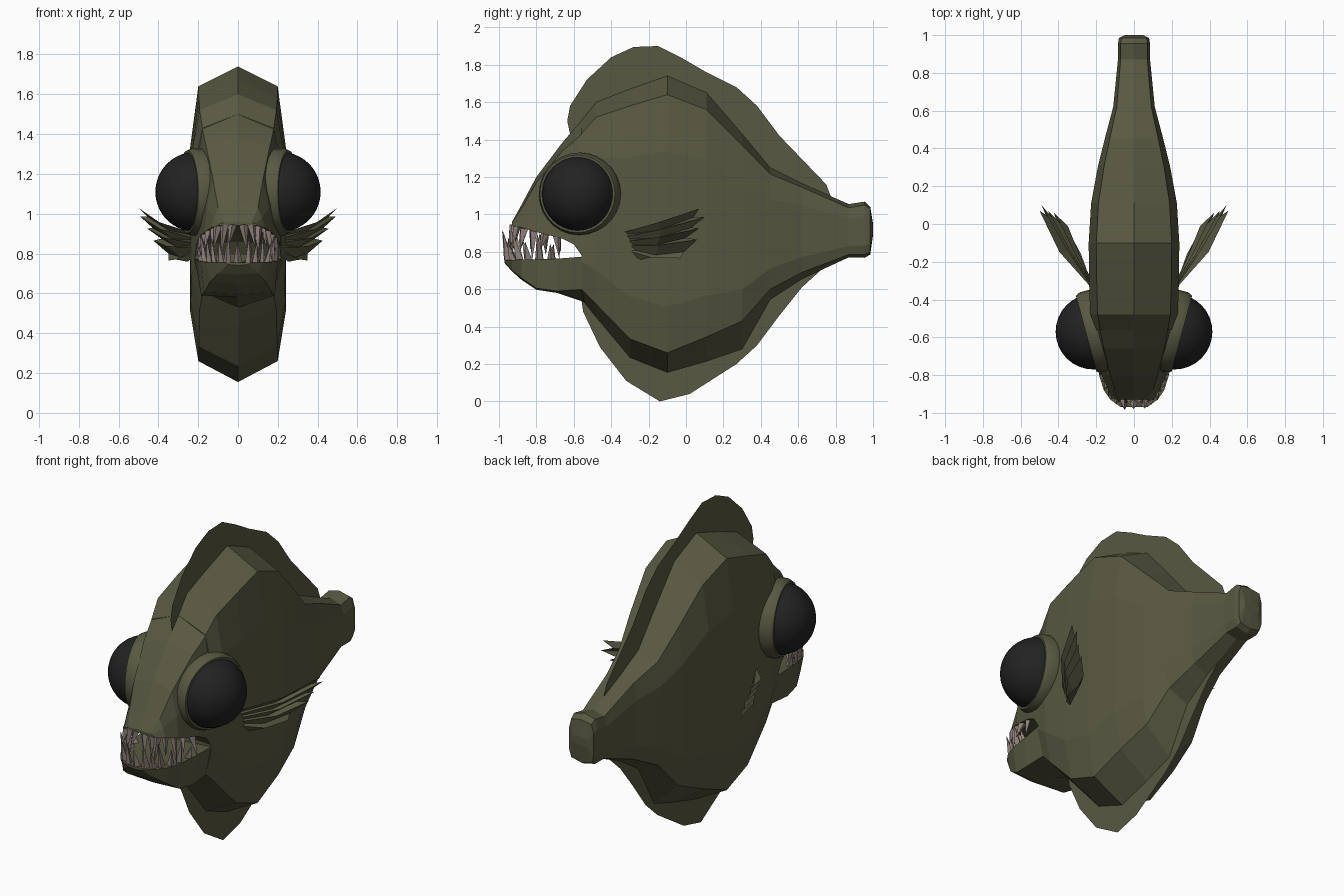
import bpy, bmesh, math, random
from mathutils import Vector, Matrix

if "Cube" in bpy.data.objects:
    bpy.data.objects.remove(bpy.data.objects["Cube"])

random.seed(4)


def material(name, rgb):
    m = bpy.data.materials.new(name)
    m.diffuse_color = (*rgb, 1)
    m.use_nodes = True
    m.node_tree.nodes["Principled BSDF"].inputs["Base Color"].default_value = m.diffuse_color
    return m


SKIN = material("olive skin", (0.098, 0.098, 0.054))
EYE = material("black eye", (0.016, 0.016, 0.017))
TOOTH = material("dull bone", (0.27, 0.215, 0.195))


def finish(bm, name, mat, smooth=None, recalc=True):
    if recalc:
        bmesh.ops.recalc_face_normals(bm, faces=bm.faces)
    me = bpy.data.meshes.new(name)
    bm.to_mesh(me)
    bm.free()
    me.materials.append(mat)
    ob = bpy.data.objects.new(name, me)
    bpy.context.collection.objects.link(ob)
    if smooth:
        bpy.ops.object.select_all(action='DESELECT')
        ob.select_set(True)
        bpy.context.view_layer.objects.active = ob
        bpy.ops.object.shade_smooth_by_angle(angle=math.radians(smooth))
    return ob


def loft(name, sections, mat, smooth=None):
    """Each section is (y, half outline of (x, z) from top centre to bottom centre)."""
    bm = bmesh.new()
    rings = []
    for y, half in sections:
        full = half + [(-x, z) for x, z in half[-2:0:-1]]
        rings.append([bm.verts.new((x, y, z)) for x, z in full])
    n = len(rings[0])
    for a, b in zip(rings, rings[1:]):
        for i in range(n):
            bm.faces.new((a[i], a[(i + 1) % n], b[(i + 1) % n], b[i]))
    bm.faces.new(rings[0])
    bm.faces.new(rings[-1])
    return finish(bm, name, mat, smooth)


# Body: y, ridge z, upper shoulder z, half width, lower shoulder z, keel z
BODY = [(-0.56, 1.50, 1.43, 0.215, 0.60, 0.55),
        (-0.48, 1.60, 1.52, 0.232, 0.52, 0.45),
        (-0.30, 1.67, 1.58, 0.238, 0.335, 0.235),
        (-0.10, 1.74, 1.64, 0.240, 0.26, 0.155),
        (0.11, 1.65, 1.56, 0.227, 0.345, 0.215),
        (0.30, 1.43, 1.37, 0.192, 0.43, 0.28),
        (0.45, 1.25, 1.215, 0.155, 0.60, 0.545),
        (0.62, 1.165, 1.145, 0.110, 0.69, 0.655),
        (0.87, 1.055, 1.035, 0.085, 0.785, 0.77),
        (0.955, 1.068, 1.05, 0.085, 0.785, 0.768),
        (0.985, 1.04, 1.03, 0.08, 0.80, 0.785),
        (1.00, 0.95, 0.94, 0.05, 0.90, 0.89)]
sections = []
for y, ridge, top, w, low, keel in BODY:
    h = top - low
    sections.append((y, [(0, ridge), (w * 0.83, top), (w, top - 0.22 * h),
                         (w, top - 0.5 * h), (w, low + 0.18 * h),
                         (w * 0.83, low), (0, keel)]))
loft("body", sections, SKIN)

# Upper head with the lip line, and lower jaw
loft("upper_head", [
    (-0.93, [(0, 0.96), (0.07, 0.955), (0.09, 0.95), (0.10, 0.94), (0, 0.942)]),
    (-0.88, [(0, 1.05), (0.10, 1.03), (0.12, 0.98), (0.135, 0.93), (0, 0.935)]),
    (-0.80, [(0, 1.20), (0.125, 1.17), (0.155, 1.03), (0.17, 0.905), (0, 0.92)]),
    (-0.66, [(0, 1.385), (0.16, 1.34), (0.19, 1.15), (0.20, 0.87), (0, 0.89)]),
    (-0.60, [(0, 1.455), (0.172, 1.39), (0.204, 1.18), (0.21, 0.84), (0, 0.86)]),
    (-0.55, [(0, 1.51), (0.18, 1.435), (0.216, 1.20), (0.217, 0.77), (0, 0.78)]),
], SKIN)
loft("lower_jaw", [
    (-0.97, [(0, 0.755), (0.07, 0.755), (0.05, 0.745), (0, 0.74)]),
    (-0.93, [(0, 0.755), (0.125, 0.757), (0.10, 0.70), (0, 0.695)]),
    (-0.88, [(0, 0.755), (0.16, 0.758), (0.14, 0.66), (0, 0.65)]),
    (-0.80, [(0, 0.755), (0.185, 0.76), (0.17, 0.605), (0, 0.597)]),
    (-0.69, [(0, 0.755), (0.20, 0.763), (0.185, 0.59), (0, 0.58)]),
    (-0.54, [(0, 0.76), (0.217, 0.775), (0.18, 0.60), (0, 0.53)]),
], SKIN)


# Median fins: thin sheets standing on the ridge and the keel
def median_fin(name, outer, inner):
    bm = bmesh.new()
    f = bm.faces.new([bm.verts.new((0, y, z)) for y, z in outer + inner])
    bmesh.ops.triangulate(bm, faces=[f])
    finish(bm, name, SKIN, recalc=False)


median_fin("dorsal_fin",
           [(-0.62, 1.43), (-0.635, 1.50), (-0.62, 1.58), (-0.53, 1.72), (-0.40, 1.84),
            (-0.28, 1.895), (-0.15, 1.90), (-0.02, 1.835), (0.10, 1.765), (0.27, 1.68),
            (0.38, 1.58), (0.50, 1.42), (0.62, 1.26), (0.75, 1.16), (0.78, 1.08)],
           [(0.45, 1.21), (0.30, 1.38), (0.11, 1.60), (-0.10, 1.69), (-0.46, 1.56)])
median_fin("belly_fin",
           [(-0.56, 0.55), (-0.55, 0.48), (-0.46, 0.29), (-0.32, 0.11), (-0.14, 0.0),
            (0.02, 0.04), (0.15, 0.13), (0.27, 0.20), (0.38, 0.30), (0.50, 0.46),
            (0.62, 0.61), (0.73, 0.71)],
           [(0.62, 0.70), (0.45, 0.60), (0.30, 0.34), (-0.10, 0.20), (-0.30, 0.28)])


# Eyes: a ball set in a tilted socket ring
def eye(side, label):
    centre = Vector((0.215 * side, -0.57, 1.11))
    bm = bmesh.new()
    bmesh.ops.create_uvsphere(bm, u_segments=32, v_segments=20, radius=0.2,
                              matrix=Matrix.Translation(centre))
    finish(bm, label + "_eye", EYE, 40)
    axis = Vector((0.965 * side, -0.26, 0))
    rot = axis.to_track_quat('Z', 'Y').to_matrix().to_4x4()
    bm = bmesh.new()
    rings = []
    for r, h in [(0.205, -0.09), (0.22, -0.04), (0.22, 0.015), (0.208, 0.04), (0.185, 0.04)]:
        rings.append([bm.verts.new((r * math.cos(a), r * math.sin(a), h))
                      for a in (math.tau * i / 28 for i in range(28))])
    for a, b in zip(rings, rings[1:]):
        for i in range(28):
            j = (i + 1) % 28
            bm.faces.new((a[i], a[j], b[j], b[i]))
    bm.faces.new(rings[0])
    bm.transform(Matrix.Translation(centre) @ rot)
    finish(bm, label + "_eye_socket", SKIN, 40)


# Side fins: pleated fans, ridges and valleys alternating, with a ragged edge
TIPS = [(0.50, 0.07, 1.03), (0.455, 0.04, 0.985), (0.49, 0.10, 0.985), (0.43, 0.03, 0.93),
        (0.455, 0.07, 0.925), (0.385, 0.0, 0.875), (0.425, 0.06, 0.865),
        (0.35, -0.01, 0.80), (0.35, -0.03, 0.765), (0.28, -0.16, 0.775)]


def side_fin(side, label):
    bm = bmesh.new()
    rows = []
    for i, t in enumerate(TIPS):
        tip = Vector(t)
        base = Vector((0.215, -0.35 + 0.004 * i, 0.90 - 0.0115 * i))
        pleat = Vector((0.012, -0.008, 0.006)) * (1 if i % 2 == 0 else -1)
        mid = base.lerp(tip, 0.55) + Vector((0.012, -0.02, -0.02)) + pleat
        rows.append([bm.verts.new((p.x * side, p.y, p.z)) for p in (base, mid, tip)])
    for a, b in zip(rows, rows[1:]):
        for k in range(2):
            bm.faces.new((a[k], a[k + 1], b[k + 1], b[k]))
    finish(bm, label + "_side_fin", SKIN)


for side, label in ((1, "right"), (-1, "left")):
    eye(side, label)
    side_fin(side, label)


# Teeth: crooked four-sided spikes along both lips
def teeth(name, lip, count, up):
    bm = bmesh.new()
    pts = [Vector(p) for p in lip]
    pts = [Vector((-p.x, p.y, p.z)) for p in reversed(pts)] + pts
    for i in range(count):
        s = i / (count - 1) * (len(pts) - 1)
        k = min(int(s), len(pts) - 2)
        base = pts[k].lerp(pts[k + 1], s - k)
        along = (pts[k + 1] - pts[k]).normalized()
        out = Vector((base.x * 0.8, base.y + 0.72, 0)).normalized()
        length = (0.15 if i % 2 else 0.11) * random.uniform(0.9, 1.1)
        length *= 1.0 if base.y < -0.78 else 0.75
        tip = base + Vector((0, 0, length * up)) + out * 0.03 + along * random.uniform(-0.02, 0.02)
        tip.y = max(tip.y, -1.0)
        w = 0.023
        ring = [bm.verts.new(base + d) for d in (along * w, out * w, -along * w, -out * w)]
        top = bm.verts.new(tip)
        for j in range(4):
            bm.faces.new((ring[j], ring[(j + 1) % 4], top))
        bm.faces.new(ring)
    finish(bm, name, TOOTH)


teeth("upper_teeth", [(0.05, -0.92, 0.945), (0.11, -0.90, 0.935), (0.15, -0.81, 0.91),
                      (0.175, -0.69, 0.88)], 14, -1)
teeth("lower_teeth", [(0.05, -0.95, 0.755), (0.11, -0.91, 0.755), (0.15, -0.83, 0.757),
                      (0.175, -0.72, 0.76)], 13, 1)
